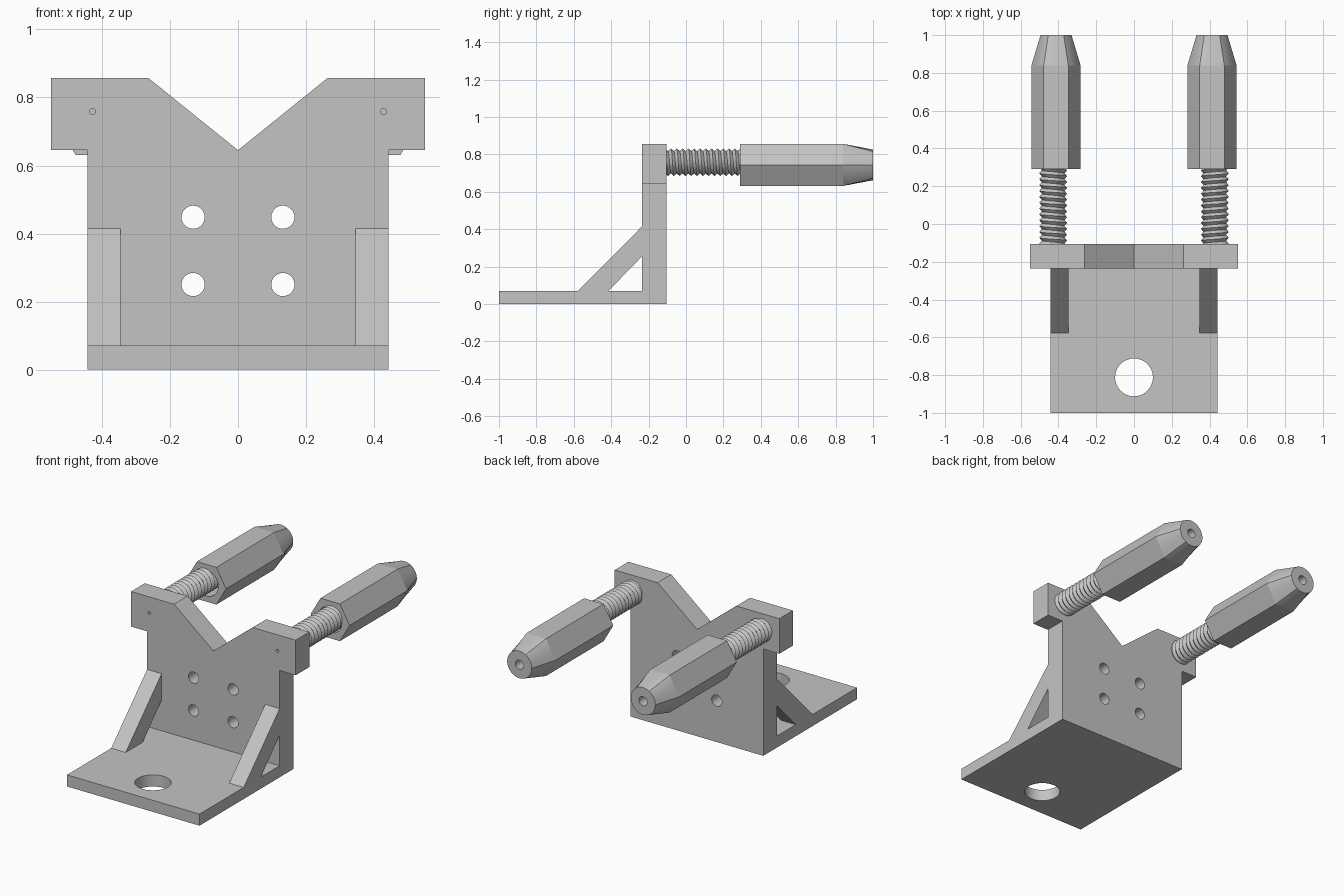
import bpy, bmesh
from math import cos, sin, pi, radians
from mathutils import Matrix

if "Cube" in bpy.data.objects:
    bpy.data.objects.remove(bpy.data.objects["Cube"], do_unlink=True)

GREY = (0.55, 0.55, 0.55, 1)
mat = bpy.data.materials.new("plain grey")
mat.use_nodes = True
mat.diffuse_color = GREY
mat.node_tree.nodes["Principled BSDF"].inputs["Base Color"].default_value = GREY


def finish(name, bm, smooth=None):
    """Turn a bmesh into a named grey object."""
    bmesh.ops.remove_doubles(bm, verts=bm.verts, dist=0.0001)
    bmesh.ops.recalc_face_normals(bm, faces=bm.faces)
    mesh = bpy.data.meshes.new(name)
    bm.to_mesh(mesh)
    bm.free()
    mesh.materials.append(mat)
    ob = bpy.data.objects.new(name, mesh)
    bpy.context.collection.objects.link(ob)
    if smooth:
        bpy.ops.object.select_all(action='DESELECT')
        ob.select_set(True)
        bpy.context.view_layer.objects.active = ob
        bpy.ops.object.shade_smooth_by_angle(angle=radians(smooth))
    return ob


def circle(cx, cy, r, n=40):
    return [(cx + r * cos(2 * pi * i / n), cy + r * sin(2 * pi * i / n)) for i in range(n)]


def slab(name, outlines, thickness, matrix):
    """Extrude a flat outline with holes, centred on its own plane."""
    cu = bpy.data.curves.new(name + " outline", 'CURVE')
    cu.dimensions = '2D'
    cu.fill_mode = 'BOTH'
    cu.extrude = thickness / 2
    for pts in outlines:
        sp = cu.splines.new('POLY')
        sp.points.add(len(pts) - 1)
        for p, (x, y) in zip(sp.points, pts):
            p.co = (x, y, 0, 1)
        sp.use_cyclic_u = True
    helper = bpy.data.objects.new(name + " outline", cu)
    bpy.context.collection.objects.link(helper)
    bpy.context.view_layer.update()
    mesh = helper.evaluated_get(bpy.context.evaluated_depsgraph_get()).to_mesh()
    bm = bmesh.new()
    bm.from_mesh(mesh)
    bm.transform(matrix)
    bpy.data.objects.remove(helper, do_unlink=True)
    bpy.data.curves.remove(cu)
    return finish(name, bm, 20)


# Orientation of profiles drawn in the xz and yz planes
UPRIGHT = Matrix.Rotation(pi / 2, 4, 'X')
SIDEWAYS = Matrix(((0, 0, 1, 0), (1, 0, 0, 0), (0, 1, 0, 0), (0, 0, 0, 1)))

# Upright plate with shoulders, V notch and holes
half = [(0.443, 0), (0.443, 0.645), (0.55, 0.645), (0.55, 0.857), (0.263, 0.857)]
outline = half + [(0, 0.645)] + [(-x, z) for x, z in reversed(half)]
holes = [circle(sx * 0.132, z, 0.034) for sx in (-1, 1) for z in (0.25, 0.448)]
holes += [circle(sx * 0.428, 0.759, 0.009, 16) for sx in (-1, 1)]
slab("back_plate", [outline] + holes, 0.13, Matrix.Translation((0, -0.17, 0)) @ UPRIGHT)

# Base plate with one large hole
base = [(-0.443, -1), (0.443, -1), (0.443, -0.235), (-0.443, -0.235)]
slab("base_plate", [base, circle(0, -0.812, 0.1, 48)], 0.07, Matrix.Translation((0, 0, 0.035)))

# Sloping braces
brace = [(-0.578, 0.07), (-0.415, 0.07), (-0.235, 0.255), (-0.235, 0.415)]
for sx, side in ((1, "left"), (-1, "right")):
    slab(side + "_brace", [brace], 0.097, Matrix.Translation((sx * 0.3945, 0, 0)) @ SIDEWAYS)


def threaded_rod(name, sx, start=-0.15, pitch=0.031, turns=19, n=32):
    """Helical V thread around a solid core."""
    cx, cz = sx * 0.428, 0.758
    bm = bmesh.new()

    def point(k, r, shift):
        a = 2 * pi * k / n
        return bm.verts.new((cx + sx * r * cos(a), start + pitch * (k / n + shift), cz - r * sin(a)))

    total = turns * n
    root = [point(k, 0.06, 0) for k in range(total + n + 1)]
    crest = [point(k, 0.0735, 0.5) for k in range(total + 1)]
    for k in range(total):
        bm.faces.new((root[k], root[k + 1], crest[k + 1], crest[k]))
        bm.faces.new((crest[k], crest[k + 1], root[k + 1 + n], root[k + n]))
    length = pitch * turns
    bmesh.ops.create_cone(bm, cap_ends=True, segments=n, radius1=0.057, radius2=0.057, depth=length,
                          matrix=Matrix.Translation((cx, start + length / 2, cz)) @ UPRIGHT)
    finish(name, bm)


def hex_sleeve(name, sx, n=60):
    """Hexagonal sleeve blending to a round nose, bored through."""
    cx, cz, flat = sx * 0.413, 0.744, 0.1125

    def hexagon(a):
        return flat / cos(a % (pi / 3) - pi / 6)

    # (y, radius); None means the hexagon
    stations = [(0.65, 0.078), (0.29, 0.078), (0.29, None), (0.84, None),
                (1.0, 0.082), (1.0, 0.027), (0.65, 0.027)]
    bm = bmesh.new()
    rings = []
    for y, r in stations:
        ring = []
        for i in range(n):
            a = 2 * pi * i / n
            rad = r or hexagon(a + 1e-9)
            ring.append(bm.verts.new((cx + rad * cos(a), y, cz + rad * sin(a))))
        rings.append(ring)
    for j, ring in enumerate(rings):
        nxt = rings[(j + 1) % len(rings)]
        for i in range(n):
            k = (i + 1) % n
            bm.faces.new((ring[i], ring[k], nxt[k], nxt[i]))
    finish(name, bm, 9)


# Threaded rods and hexagonal sleeves
for sx, side in ((1, "left"), (-1, "right")):
    threaded_rod(side + "_threaded_rod", sx)
    hex_sleeve(side + "_hex_sleeve", sx)
